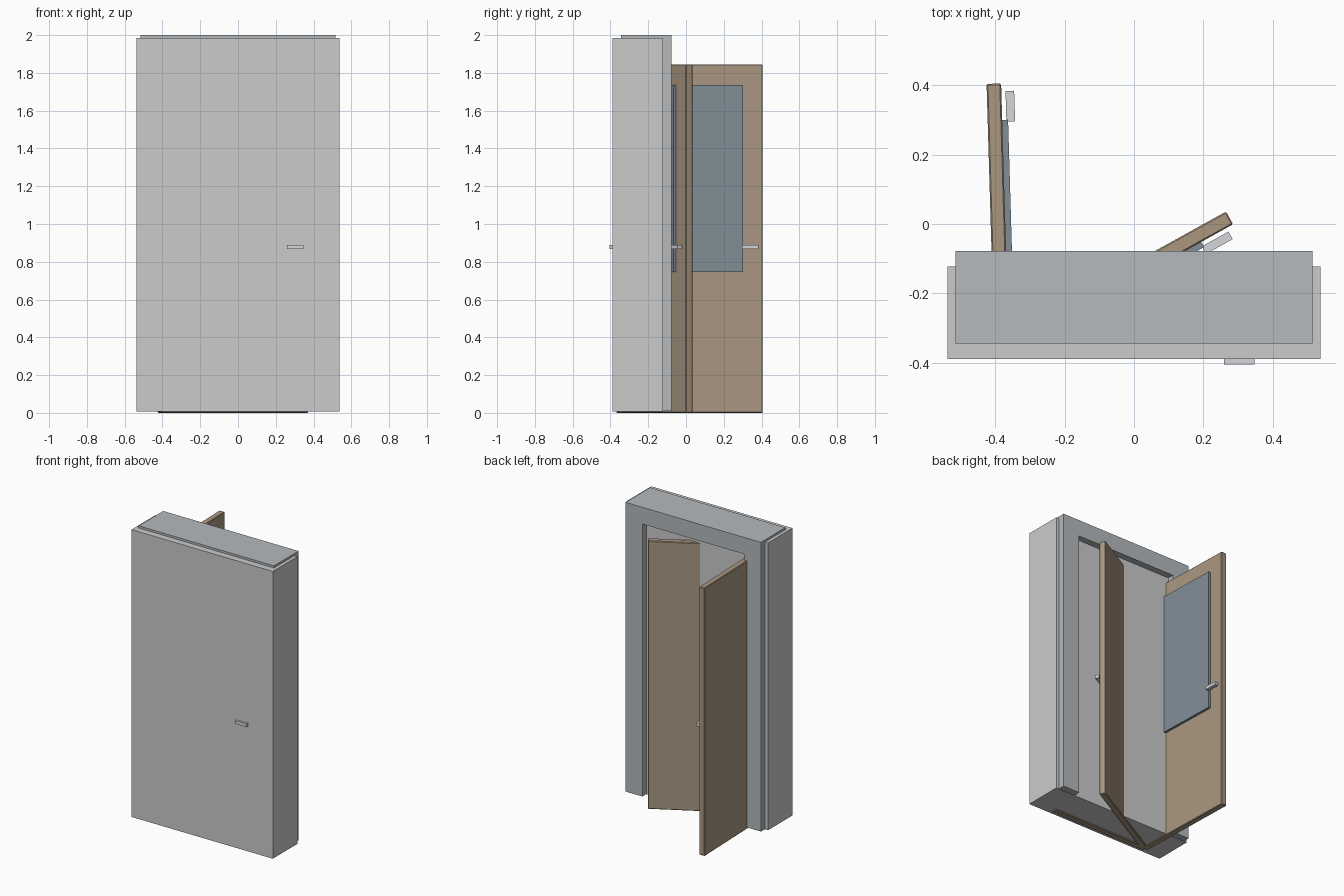
import bpy, bmesh
from math import radians
from mathutils import Matrix

if "Cube" in bpy.data.objects:
    bpy.data.objects.remove(bpy.data.objects["Cube"])


def material(name, rgb):
    m = bpy.data.materials.new(name)
    m.diffuse_color = (*rgb, 1)
    m.use_nodes = True
    m.node_tree.nodes["Principled BSDF"].inputs["Base Color"].default_value = m.diffuse_color
    return m


WOOD = material("wood", (0.40, 0.31, 0.22))
GLASS = material("dark_glass", (0.22, 0.27, 0.31))
FRAME = material("frame_grey", (0.46, 0.49, 0.51))
METAL = material("metal", (0.66, 0.67, 0.70))


def box(name, lo, hi, mat=None, matrix=Matrix(), bevel=0):
    """Axis-aligned box from corner lo to corner hi, then moved by matrix."""
    bm = bmesh.new()
    bmesh.ops.create_cube(bm, size=1)
    for v in bm.verts:
        v.co = [a + (b - a) * (c + 0.5) for a, b, c in zip(lo, hi, v.co)]
    if bevel:
        bmesh.ops.bevel(bm, geom=bm.edges[:], offset=bevel, segments=1, affect='EDGES')
    me = bpy.data.meshes.new(name)
    bm.to_mesh(me)
    bm.free()
    if mat:
        me.materials.append(mat)
    ob = bpy.data.objects.new(name, me)
    ob.matrix_world = matrix
    bpy.context.collection.objects.link(ob)
    return ob


# solid wall block that fills the doorway
box("wall_block", (-0.538, -0.39, 0.008), (0.538, -0.123, 1.985))


# door frame: inverted U extruded in depth
def door_frame():
    w, i, z0, z1, z2 = 0.515, 0.387, 0.01, 1.885, 2.0
    outline = [(-w, z0), (-i, z0), (-i, z1), (i, z1), (i, z0), (w, z0), (w, z2), (-w, z2)]
    bm = bmesh.new()
    face = bm.faces.new([bm.verts.new((x, -0.345, z)) for x, z in outline])
    ext = bmesh.ops.extrude_face_region(bm, geom=[face])["geom"]
    moved = [v for v in ext if isinstance(v, bmesh.types.BMVert)]
    bmesh.ops.translate(bm, vec=(0, 0.267, 0), verts=moved)
    bmesh.ops.recalc_face_normals(bm, faces=bm.faces[:])
    me = bpy.data.meshes.new("door_frame")
    bm.to_mesh(me)
    bm.free()
    me.materials.append(FRAME)
    bpy.context.collection.objects.link(bpy.data.objects.new("door_frame", me))


door_frame()

# the same leaf in closed, ajar and open positions about one hinge
for state, angle in (("closed", 0), ("ajar", 29), ("open", 91.7)):
    pose = Matrix.Translation((-0.382, -0.347, 0)) @ Matrix.Rotation(radians(angle), 4, 'Z')
    box(f"door_leaf_{state}", (0, -0.021, 0), (0.752, 0.021, 1.845), WOOD, pose, 0.004)
    box(f"door_glass_{state}", (0.105, -0.038, 0.745), (0.647, -0.015, 1.735), GLASS, pose)
    box(f"door_handle_{state}", (0.642, -0.058, 0.868), (0.73, -0.033, 0.89), METAL, pose)
